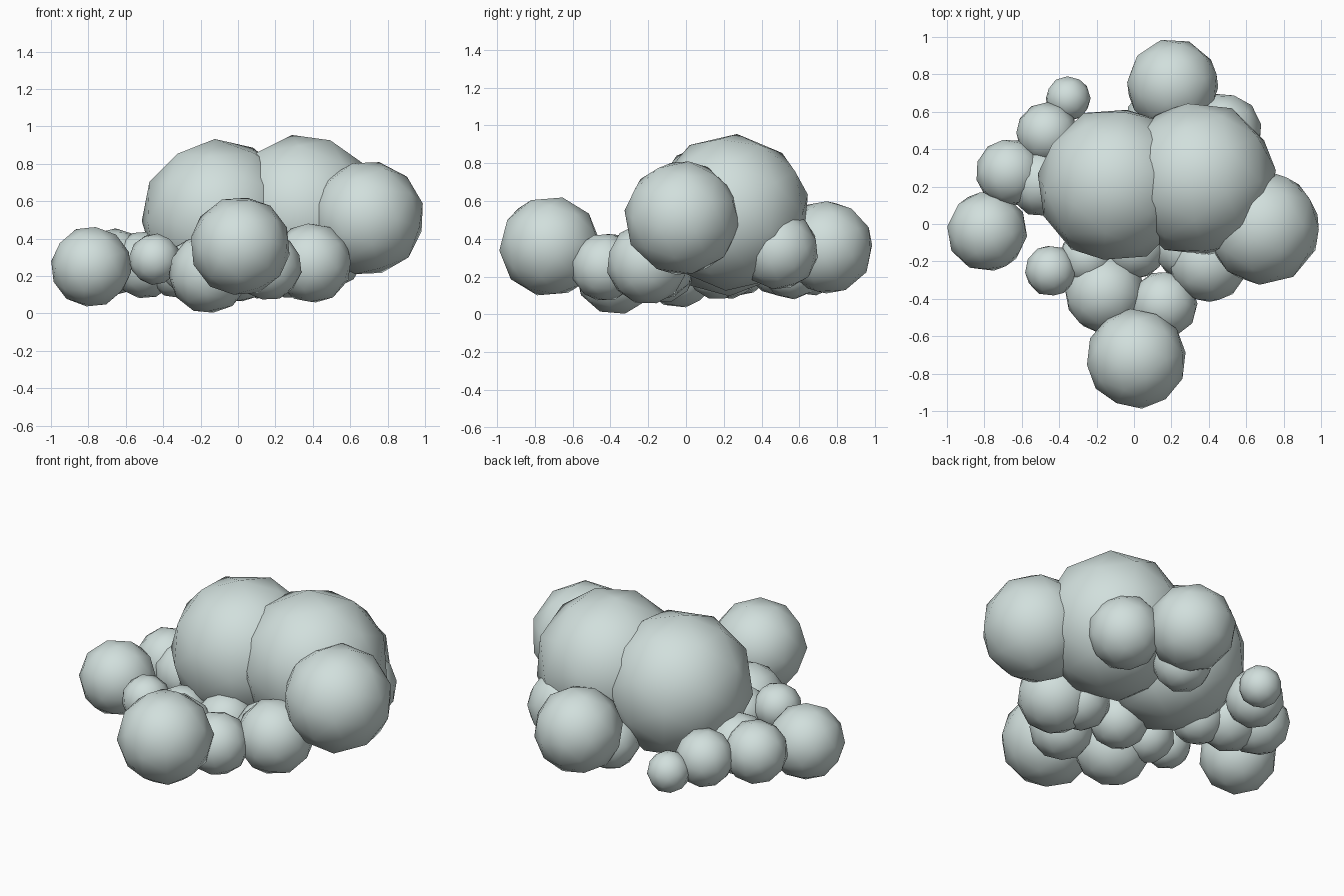
import bpy, random
from mathutils import Euler

random.seed(4)
mat = bpy.data.materials.new("pale grey blue")
mat.diffuse_color = (0.64, 0.74, 0.72, 1)


def puff(name, x, y, z, r):
    """One smooth low-poly ball with a random turn."""
    bpy.ops.mesh.primitive_ico_sphere_add(subdivisions=2, radius=r * 1.01, location=(x, y, z))
    ob = bpy.context.object
    ob.name = name
    ob.rotation_euler = Euler([random.uniform(0, 6.28) for _ in range(3)])
    ob.data.materials.append(mat)
    for p in ob.data.polygons:
        p.use_smooth = True


# large puffs forming the body of the cloud
puff("crown_left", -0.10, 0.21, 0.515, 0.415)
puff("crown_right", 0.345, 0.24, 0.54, 0.415)
puff("side_right", 0.69, -0.02, 0.51, 0.305)
puff("front_puff", 0.012, -0.72, 0.36, 0.267)
puff("left_puff", -0.785, -0.04, 0.25, 0.215)
puff("back_puff", 0.207, 0.743, 0.355, 0.247)

# ring of smaller puffs around the base
base = [
    (-0.445, -0.25, 0.29, 0.137), (-0.155, -0.37, 0.215, 0.215),
    (0.16, -0.43, 0.25, 0.18), (0.395, -0.205, 0.27, 0.215),
    (-0.665, 0.275, 0.275, 0.18), (-0.465, 0.485, 0.265, 0.165),
    (-0.352, 0.67, 0.22, 0.12), (-0.50, 0.22, 0.26, 0.18),
    (0.475, 0.49, 0.34, 0.21), (0.12, 0.56, 0.245, 0.165),
]
for i, b in enumerate(base):
    puff(f"base_puff_{i + 1}", *b)

# puffs tucked underneath
under = [
    (0.005, -0.125, 0.23, 0.17), (-0.324, 0.165, 0.24, 0.16),
    (-0.25, -0.18, 0.24, 0.15), (0.28, -0.13, 0.25, 0.17),
]
for i, b in enumerate(under):
    puff(f"under_puff_{i + 1}", *b)
